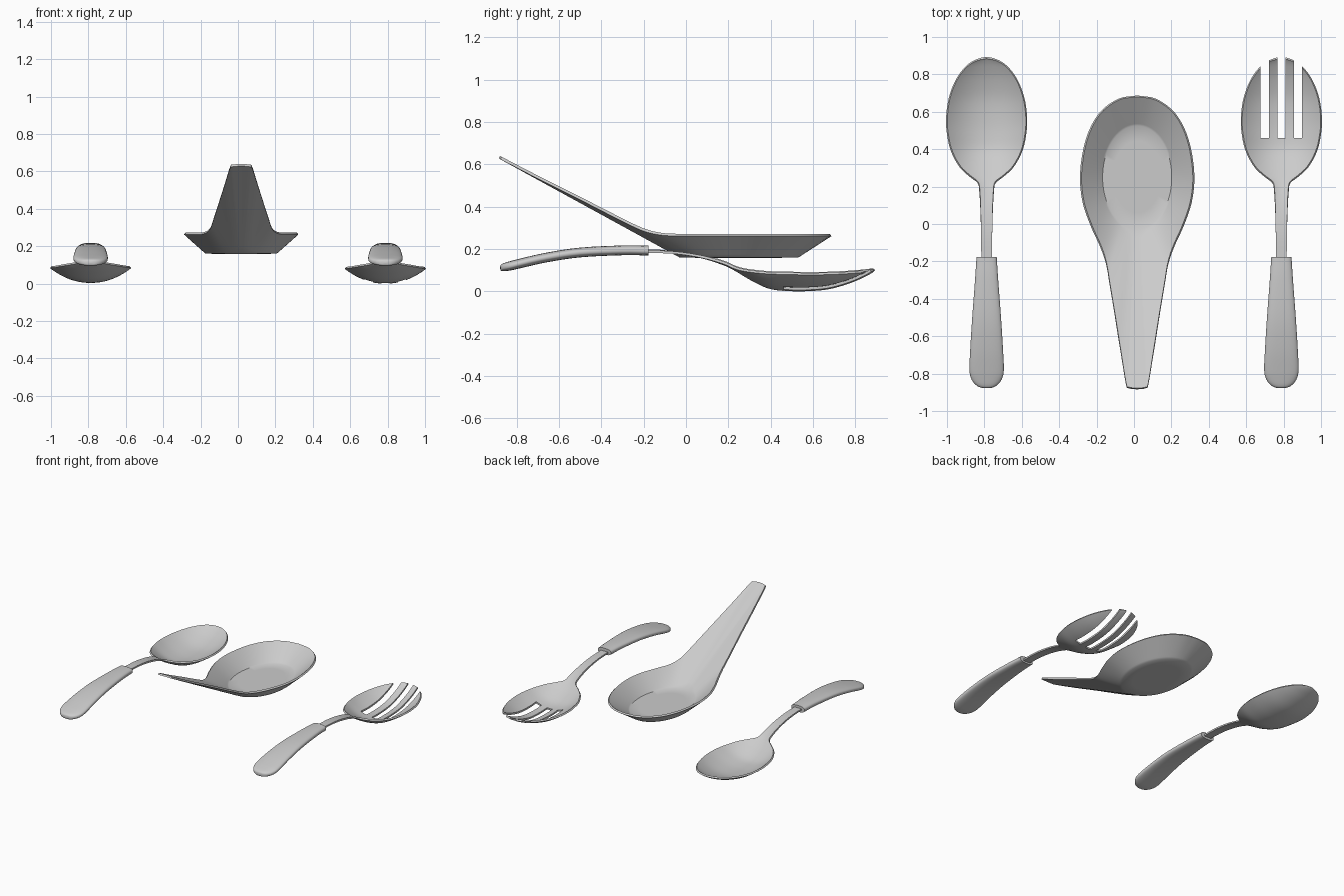
import bpy, bmesh, math
from mathutils import Vector, Matrix

if "Cube" in bpy.data.objects:
    bpy.data.objects.remove(bpy.data.objects["Cube"])


def smooth_path(pts, steps):
    """Catmull-Rom interpolation through tuples of any size."""
    p = [Vector(q) for q in pts]
    p = [2 * p[0] - p[1]] + p + [2 * p[-1] - p[-2]]
    out = []
    for i in range(1, len(p) - 2):
        a, b, c, d = p[i - 1:i + 3]
        for k in range(steps):
            t = k / steps
            out.append(0.5 * (2 * b + (c - a) * t + (2 * a - 5 * b + 4 * c - d) * t * t
                              + (3 * b - a - 3 * c + d) * t ** 3))
    return out + [p[-2]]


def skin(rows, closed=False, cap_first=False, cap_last=False):
    """Bridge equal-length rows of points into a mesh."""
    bm = bmesh.new()
    vs = [[bm.verts.new(c) for c in r] for r in rows]
    n = len(rows[0])
    for a, b in zip(vs, vs[1:]):
        for j in range(n if closed else n - 1):
            k = (j + 1) % n
            bm.faces.new((a[j], a[k], b[k], b[j]))
    if cap_first:
        bm.faces.new(vs[0])
    if cap_last:
        bm.faces.new(vs[-1])
    bmesh.ops.remove_doubles(bm, verts=bm.verts, dist=1e-5)
    bmesh.ops.recalc_face_normals(bm, faces=bm.faces)
    return bm


def finish(bm, name, loc, thickness=0, cutter=None):
    me = bpy.data.meshes.new(name)
    if thickness:
        # open sheets: normals face up so the wall grows downward
        bm.normal_update()
        if sum(f.normal.z * f.calc_area() for f in bm.faces) < 0:
            bmesh.ops.reverse_faces(bm, faces=bm.faces)
    bm.to_mesh(me)
    bm.free()
    ob = bpy.data.objects.new(name, me)
    bpy.context.collection.objects.link(ob)
    ob.location = loc
    if thickness:
        m = ob.modifiers.new("wall", 'SOLIDIFY')
        m.thickness, m.offset = thickness, -1
    if cutter:
        m = ob.modifiers.new("slots", 'BOOLEAN')
        m.operation, m.object, m.solver = 'DIFFERENCE', cutter, 'EXACT'
    bpy.ops.object.select_all(action='DESELECT')
    bpy.context.view_layer.objects.active = ob
    ob.select_set(True)
    bpy.ops.object.convert(target='MESH')
    bpy.ops.object.shade_smooth_by_angle(angle=math.radians(40))
    return ob


# Neck and bowl stations: y, half width, rim z, centre z
BLADE = [(-.20, .028, .199, .199), (-.05, .030, .193, .193), (.08, .032, .173, .171),
         (.18, .036, .145, .139), (.225, .045, .125, .118), (.26, .088, .113, .098),
         (.31, .140, .104, .068), (.39, .183, .096, .030), (.47, .203, .094, .018),
         (.56, .210, .092, .016), (.67, .196, .093, .025), (.77, .158, .098, .053),
         (.84, .105, .104, .083), (.873, .052, .108, .101), (.884, .002, .109, .109)]


def blade(name, loc, cutter=None):
    rows = []
    for q in smooth_path(BLADE, 4):
        y, w, rim, mid = q
        us = [-1 + k / 12 for k in range(25)]
        rows.append([(u * w, y, rim - (rim - mid) * (1 - abs(u) ** 2.1)) for u in us])
    return finish(skin(rows), name, loc, .012, cutter)


# Grip stations: y, half width, centre z, half height
GRIP = [(-.176, .054, .193, .023), (-.30, .062, .194, .023), (-.50, .077, .184, .023),
        (-.66, .087, .160, .023), (-.78, .092, .133, .023), (-.83, .081, .121, .022),
        (-.86, .058, .115, .019), (-.874, .033, .112, .014), (-.878, .008, .111, .004)]


def grip(name, loc):
    rows = []
    for y, w, z, h in smooth_path(GRIP, 4):
        ring = []
        for k in range(32):
            a = math.tau * k / 32
            c, s = math.cos(a), math.sin(a)
            ring.append((w * math.copysign(abs(c) ** .75, c), y,
                         z + h * math.copysign(abs(s) ** .75, s)))
        rows.append(ring)
    return finish(skin(rows, True, True, True), name, loc)


# Small spoon
blade("spoon_bowl", (-.788, 0, 0))
grip("spoon_grip", (-.788, 0, 0))

# Fork: same bowl with three slots cut out
bm = bmesh.new()
for x in (-.0885, 0, .0885):
    bmesh.ops.create_cube(bm, size=1, matrix=Matrix.Translation((x, .71, .1))
                          @ Matrix.Diagonal((.044, .5, .6, 1)))
me = bpy.data.meshes.new("slot_cutter")
bm.to_mesh(me)
bm.free()
slots = bpy.data.objects.new("slot_cutter", me)
bpy.context.collection.objects.link(slots)
slots.location.x = .788
slots.hide_render = True
bpy.context.view_layer.update()
blade("fork_head", (.788, 0, -.004), slots)
grip("fork_grip", (.788, 0, 0))
bpy.data.objects.remove(slots)

# Ladle spoon: half outline (x, y, rim z) from the bowl tip to the handle end
HALF = [(0, .68, .272), (.10, .662, .272), (.20, .585, .272), (.267, .45, .272),
        (.297, .27, .272), (.284, .12, .272), (.24, -.01, .272), (.195, -.11, .276),
        (.165, -.20, .298), (.145, -.32, .355), (.115, -.50, .447),
        (.085, -.69, .542), (.059, -.85, .625), (.045, -.872, .636), (0, -.878, .640)]
half = smooth_path(HALF, 4)
outline = half + [Vector((-p.x, p.y, p.z)) for p in half[-2:0:-1]]
centre = Vector((0, .25, 0))
rows = []
for i in range(15):
    t = i / 14
    ring = []
    for p in outline:
        d = Vector((p.x, p.y - .25, 0)).normalized()
        r = 1 / math.hypot(d.x / .185, d.y / .275)
        f = centre + d * r + Vector((0, 0, .172))
        q = p.lerp(f, t)
        ring.append(q)
    rows.append(ring)
# flat floor rings shrink to a small centre cap
for s in (.7, .35, .08):
    rows.append([Vector((q.x * s, .25 + (q.y - .25) * s, .172)) for q in rows[14]])
finish(skin(rows, True, False, True), "ladle_spoon", (.017, 0, 0), .013)
